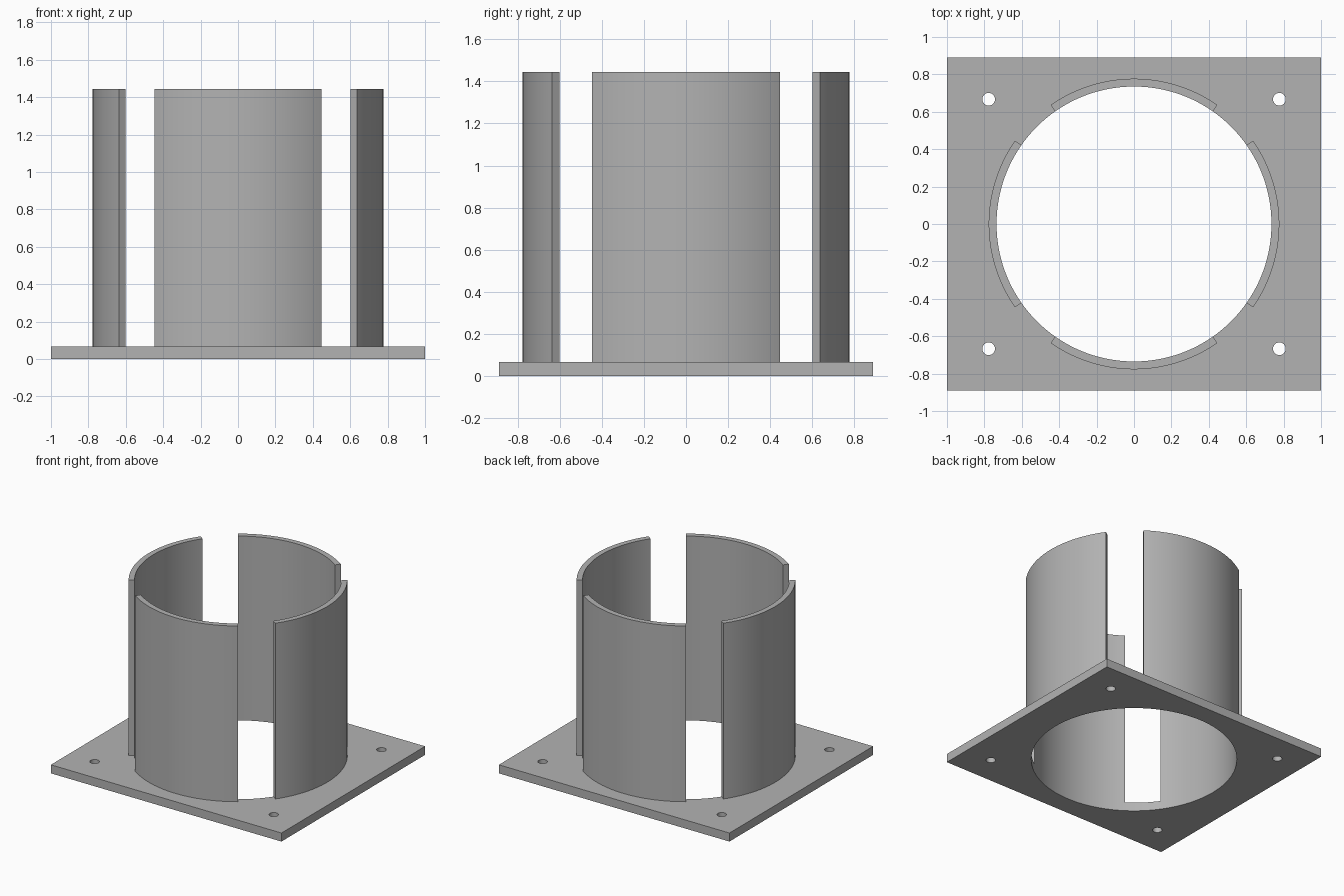
import bpy, bmesh
from math import sin, cos, radians, pi

cube = bpy.data.objects.get("Cube")
if cube:
    bpy.data.objects.remove(cube, do_unlink=True)

WIDTH, DEPTH, THICK, TOP = 2.0, 1.78, 0.067, 1.445
INNER, OUTER = 0.735, 0.777
HALF_ARC = 35

grey = bpy.data.materials.new("mid_grey")
grey.use_nodes = True
grey.diffuse_color = (0.45, 0.45, 0.45, 1)
grey.node_tree.nodes["Principled BSDF"].inputs["Base Color"].default_value = grey.diffuse_color


def circle(cx, cy, r, n):
    return [(cx + r * cos(2 * pi * i / n), cy + r * sin(2 * pi * i / n)) for i in range(n)]


def arc(r, start, end, n):
    angles = [radians(start + (end - start) * i / n) for i in range(n + 1)]
    return [(r * cos(a), r * sin(a)) for a in angles]


def extrude_outline(name, loops, z0, z1):
    """Fill closed outlines (the later ones are holes) and extrude them upwards."""
    bm = bmesh.new()
    edges = []
    for loop in loops:
        verts = [bm.verts.new((x, y, z0)) for x, y in loop]
        edges += [bm.edges.new((v, verts[i - 1])) for i, v in enumerate(verts)]
    bmesh.ops.triangle_fill(bm, edges=edges, use_beauty=True)
    result = bmesh.ops.extrude_face_region(bm, geom=bm.faces[:], use_keep_orig=True)
    new_verts = [g for g in result["geom"] if isinstance(g, bmesh.types.BMVert)]
    bmesh.ops.translate(bm, verts=new_verts, vec=(0, 0, z1 - z0))
    bmesh.ops.recalc_face_normals(bm, faces=bm.faces[:])
    mesh = bpy.data.meshes.new(name)
    bm.to_mesh(mesh)
    bm.free()
    mesh.materials.append(grey)
    obj = bpy.data.objects.new(name, mesh)
    bpy.context.collection.objects.link(obj)
    bpy.ops.object.select_all(action="DESELECT")
    obj.select_set(True)
    bpy.context.view_layer.objects.active = obj
    bpy.ops.object.shade_smooth_by_angle(angle=radians(30))
    return obj


# Base plate with the large bore and four screw holes
x, y = WIDTH / 2, DEPTH / 2
outline = [(-x, -y), (x, -y), (x, y), (-x, y)]
screw_holes = [circle(sx * 0.777, sy * 0.667, 0.034, 32) for sx in (-1, 1) for sy in (-1, 1)]
extrude_outline("base_plate", [outline, circle(0, 0, INNER, 144)] + screw_holes, 0, THICK)

# Four curved walls standing around the bore
for side, mid in (("left", 0), ("back", 90), ("right", 180), ("front", 270)):
    a, b = mid - HALF_ARC, mid + HALF_ARC
    profile = arc(INNER, a, b, 28) + arc(OUTER, b, a, 28)
    extrude_outline(side + "_wall", [profile], THICK, TOP)
